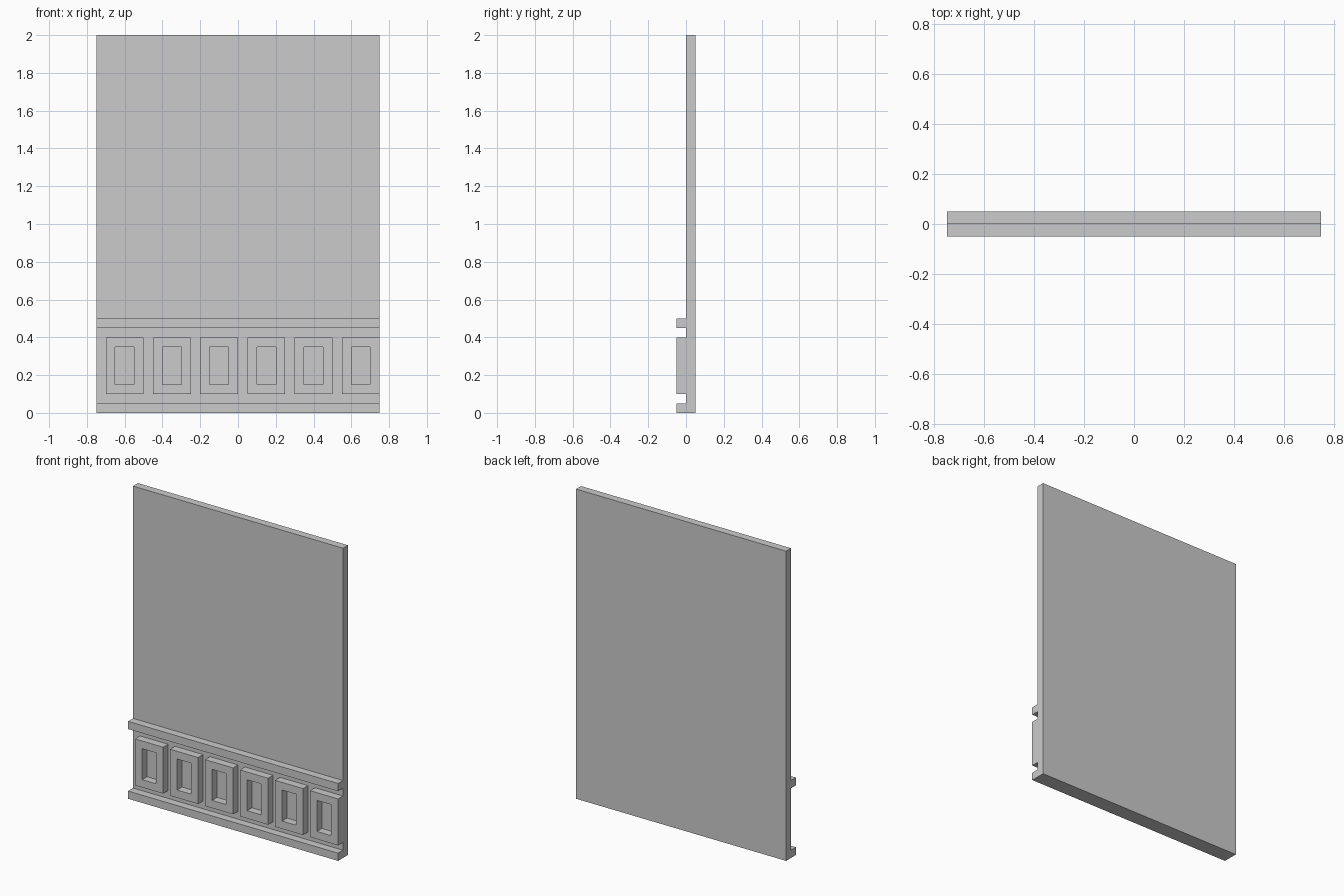
import bpy, bmesh

if "Cube" in bpy.data.objects:
    bpy.data.objects.remove(bpy.data.objects["Cube"])


def finish(name, bm):
    bmesh.ops.recalc_face_normals(bm, faces=bm.faces)
    mesh = bpy.data.meshes.new(name)
    bm.to_mesh(mesh)
    bm.free()
    obj = bpy.data.objects.new(name, mesh)
    bpy.context.collection.objects.link(obj)
    return obj


def box(name, x0, x1, y0, y1, z0, z1):
    bm = bmesh.new()
    bmesh.ops.create_cube(bm, size=1)
    for v in bm.verts:
        v.co.x = x1 if v.co.x > 0 else x0
        v.co.y = y1 if v.co.y > 0 else y0
        v.co.z = z1 if v.co.z > 0 else z0
    return finish(name, bm)


def frame(name, x0, x1, y0, y1, z0, z1, border):
    # rectangular ring: four loops of corners, bridged all the way round
    bm = bmesh.new()
    loops = []
    for inset, y in ((0, y1), (0, y0), (border, y0), (border, y1)):
        a, b, c, d = x0 + inset, x1 - inset, z0 + inset, z1 - inset
        loops.append([bm.verts.new((x, y, z))
                      for x, z in ((a, c), (b, c), (b, d), (a, d))])
    for i in range(4):
        p, q = loops[i], loops[(i + 1) % 4]
        for j in range(4):
            k = (j + 1) % 4
            bm.faces.new((p[j], p[k], q[k], q[j]))
    return finish(name, bm)


# Wall slab
box("wall_panel", -0.75, 0.75, 0, 0.05, 0, 2)

# Base and top rails of the wainscot
box("base_rail", -0.75, 0.75, -0.05, 0, 0, 0.05)
box("top_rail", -0.75, 0.75, -0.05, 0, 0.45, 0.5)

# Row of raised frames, the last one flush with the right edge
for i in range(6):
    x = -0.7 + 0.25 * i
    frame(f"wainscot_frame_{i + 1}", x, x + 0.2, -0.05, 0, 0.1, 0.4, 0.05)
